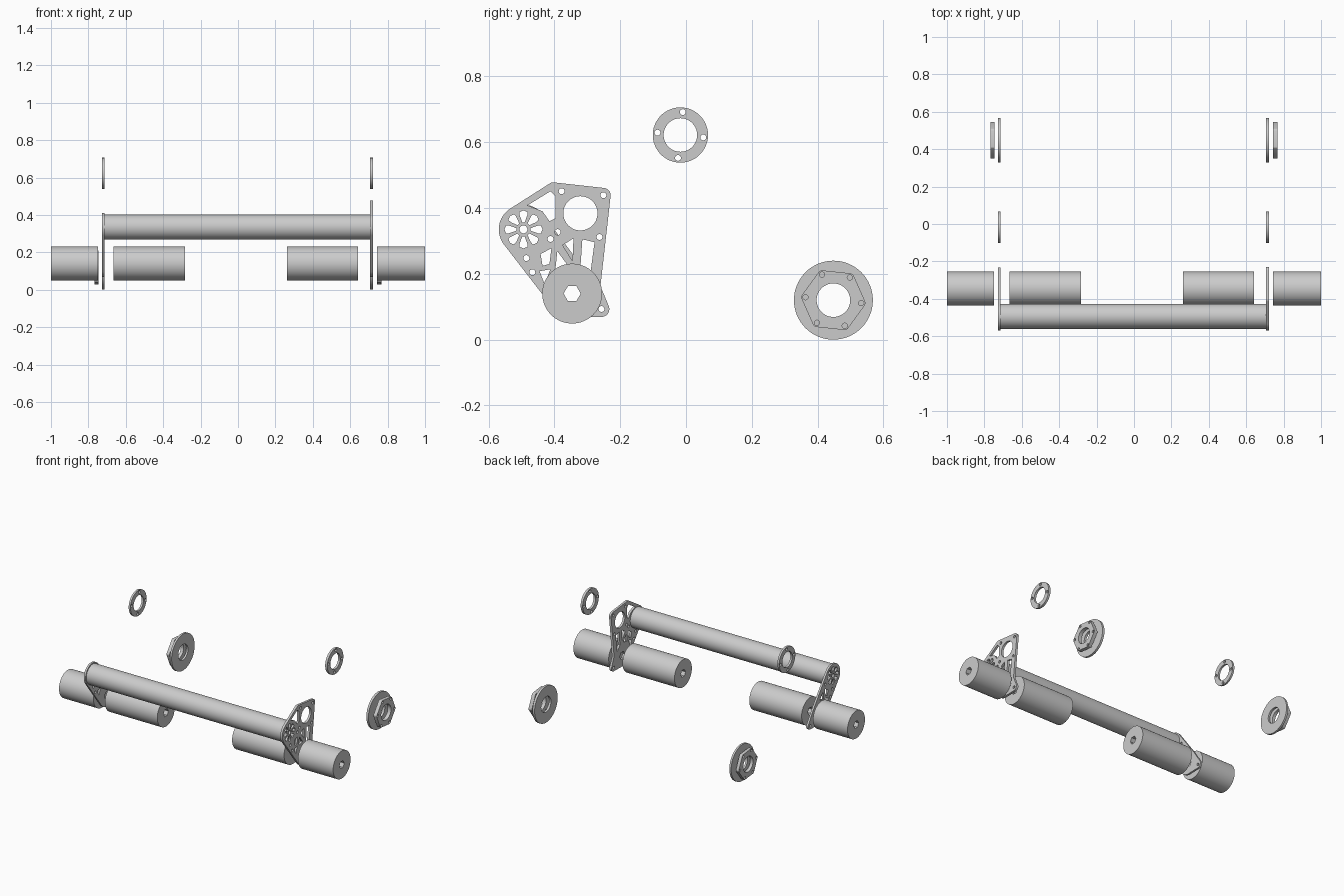
import bpy, bmesh, math
from mathutils import Matrix, Vector
from mathutils.geometry import convex_hull_2d

if "Cube" in bpy.data.objects:
    bpy.data.objects.remove(bpy.data.objects["Cube"])

# profiles live in the (y, z) plane and are extruded along x
AXES = Matrix(((0, 0, 1, 0), (1, 0, 0, 0), (0, 1, 0, 0), (0, 0, 0, 1)))


def arc(c, r, a0, a1, n=12):
    return [(c[0] + r * math.cos(math.radians(a0 + (a1 - a0) * i / n)),
             c[1] + r * math.sin(math.radians(a0 + (a1 - a0) * i / n))) for i in range(n + 1)]


def circle(c, r, n=48, start=0):
    return arc(c, r, start, start + 360, n)[:-1]


def hull(*loops):
    pts = [Vector(p) for loop in loops for p in loop]
    return [tuple(pts[i]) for i in convex_hull_2d(pts)]


def bolt_circle(c, r, count, start, hole_r):
    return [circle(p, hole_r, 16) for p in circle(c, r, count, start)]


def prism(name, x0, x1, outline, holes=()):
    """Extrude an outline with holes from x0 to x1."""
    cu = bpy.data.curves.new(name, 'CURVE')
    cu.dimensions = '2D'
    cu.fill_mode = 'BOTH'
    cu.extrude = (x1 - x0) / 2
    for loop in [outline, *holes]:
        sp = cu.splines.new('POLY')
        sp.points.add(len(loop) - 1)
        for p, (u, v) in zip(sp.points, loop):
            p.co = (u, v, 0, 1)
        sp.use_cyclic_u = True
    ob = bpy.data.objects.new(name, cu)
    bpy.context.collection.objects.link(ob)
    ob.matrix_world = Matrix.Translation(((x0 + x1) / 2, 0, 0)) @ AXES
    bpy.ops.object.select_all(action='DESELECT')
    ob.select_set(True)
    bpy.context.view_layer.objects.active = ob
    bpy.ops.object.convert(target='MESH')
    ob = bpy.context.view_layer.objects.active
    bm = bmesh.new()
    bm.from_mesh(ob.data)
    bmesh.ops.remove_doubles(bm, verts=bm.verts, dist=1e-5)
    bmesh.ops.recalc_face_normals(bm, faces=bm.faces)
    bm.to_mesh(ob.data)
    bm.free()
    bpy.ops.object.shade_smooth_by_angle(angle=math.radians(30))
    return ob


TUBE, AXLE, FOOT = (-0.494, 0.335), (-0.346, 0.14), (-0.257, 0.093)
CORNER, APEX = (-0.251, 0.439), (-0.403, 0.457)
HUB, RING = (0.448, 0.12), (-0.017, 0.622)

# cross tube
prism("cross_tube", -0.714, 0.706, circle(TUBE, 0.067, 64), [circle(TUBE, 0.06, 64)])

# rollers with hexagonal bore
for name, x0, x1 in (("outer_roller_left", -1, -0.749), ("inner_roller_left", -0.665, -0.283),
                     ("inner_roller_right", 0.263, 0.642), ("outer_roller_right", 0.743, 1)):
    prism(name, x0, x1, circle(AXLE, 0.091, 64), [circle(AXLE, 0.026, 6)])


# openings shared by both side plates
def petal(a):
    shape = ((0.022, -10), (0.045, -15), (0.054, -13), (0.058, 0), (0.054, 13), (0.045, 15), (0.022, 10))
    return [(TUBE[0] + r * math.cos(math.radians(a + d)),
             TUBE[1] + r * math.sin(math.radians(a + d))) for r, d in shape]


shared = [petal(a) for a in range(0, 360, 45)]
shared += [circle(TUBE, 0.012, 24), circle(AXLE, 0.026, 6)]
shared += [circle(c, 0.009, 16) for c in (FOOT, (-0.485, 0.248), (-0.467, 0.205), (-0.412, 0.306))]
shared += [
    [(-0.391, 0.269), (-0.357, 0.222), (-0.397, 0.214)],
    [(-0.442, 0.26), (-0.409, 0.278), (-0.415, 0.23), (-0.436, 0.224)],
    [(-0.445, 0.208), (-0.412, 0.214), (-0.43, 0.169)],
]

# left plate: slim strap from tube to foot
prism("side_plate_left", -0.727, -0.714,
      hull(circle(TUBE, 0.075), circle(AXLE, 0.073), circle(FOOT, 0.024)), shared)

# right plate: adds the upper mounting area
outline = (arc(TUBE, 0.075, 122, 217, 20) + arc(AXLE, 0.073, 217, 268) + arc(FOOT, 0.024, 268, 385)
           + [(-0.26, 0.163)] + arc(CORNER, 0.022, -7, 84) + arc(APEX, 0.021, 84, 122, 6))
upper = [circle((-0.321, 0.384), 0.052)]
upper += [circle(c, 0.009, 16) for c in (CORNER, (-0.378, 0.451), (-0.263, 0.312), (-0.39, 0.327))]
upper += [
    [(-0.482, 0.408), (-0.412, 0.451), (-0.396, 0.436), (-0.396, 0.369), (-0.415, 0.36), (-0.436, 0.39)],
    [(-0.315, 0.305), (-0.278, 0.296), (-0.293, 0.184), (-0.321, 0.218)],
    [(-0.375, 0.287), (-0.342, 0.308), (-0.345, 0.239)],
]
prism("side_plate_right", 0.707, 0.722, outline, shared + upper)

# loose rings, flanges and bolted hubs on each side
hub_outline = hull(*bolt_circle(HUB, 0.085, 6, -6, 0.013))
for side, ring, hub in (("left", (-0.727, -0.714), (-0.767, -0.746)),
                        ("right", (0.707, 0.722), (0.743, 0.767))):
    prism("bolt_ring_" + side, *ring, circle(RING, 0.084),
          [circle(RING, 0.051)] + bolt_circle(RING, 0.07, 4, -6, 0.009))
    prism("flange_disc_" + side, *ring, circle(HUB, 0.12, 64), [circle(HUB, 0.051)])
    prism("hub_plate_" + side, *hub, hub_outline,
          [circle(HUB, 0.051)] + bolt_circle(HUB, 0.085, 6, -6, 0.008))
